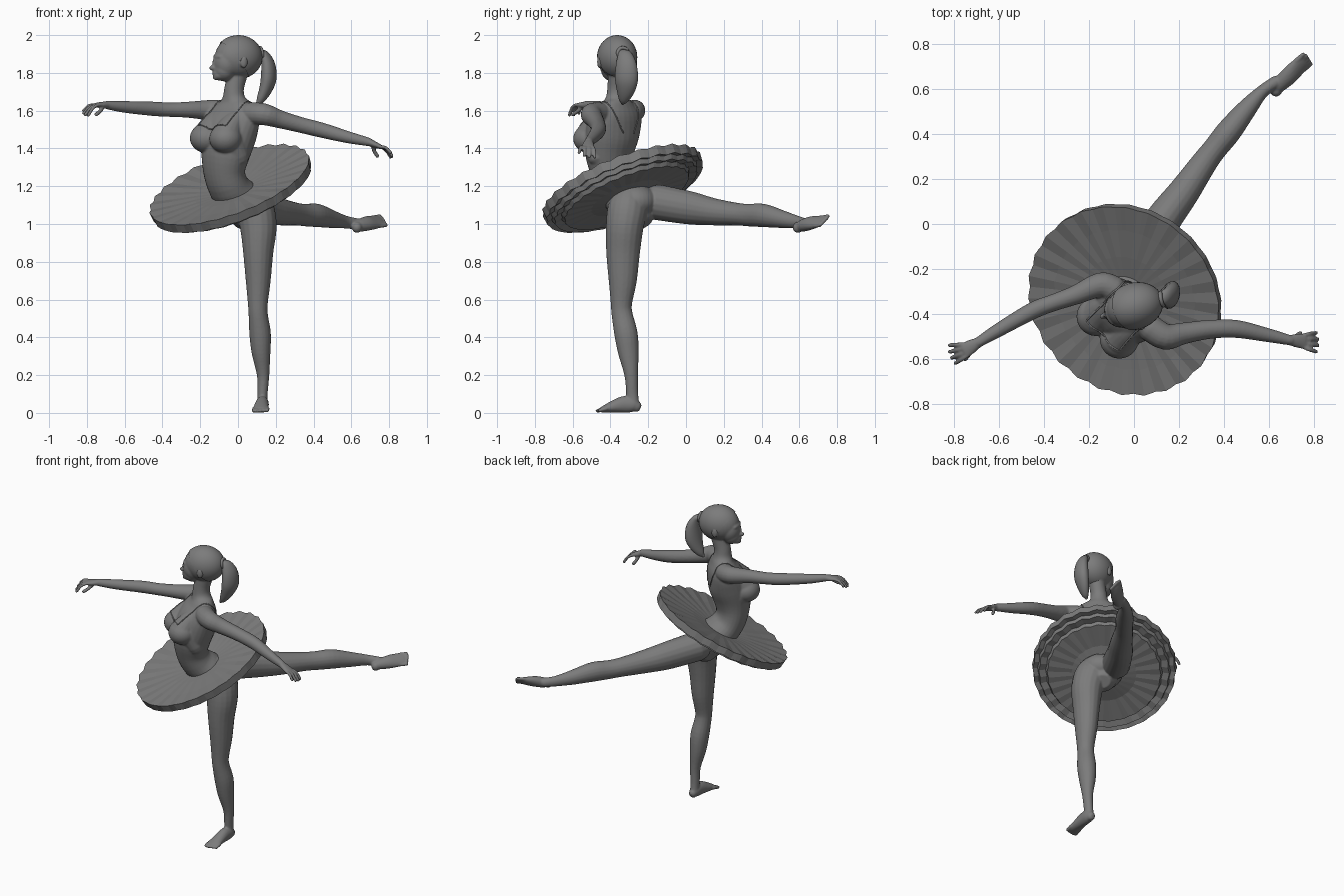
import bpy, bmesh, math
from mathutils import Vector as V, Matrix
from mathutils.bvhtree import BVHTree

if "Cube" in bpy.data.objects:
    bpy.data.objects.remove(bpy.data.objects["Cube"])

FWD = V((-.68, -.73, 0)).normalized()      # way the chest faces
SIDE = V((.73, -.68, 0)).normalized()      # along the shoulder line
GREY = bpy.data.materials.new("dark_grey")
GREY.diffuse_color = (.2, .2, .2, 1)
GREY.use_nodes = True
GREY.node_tree.nodes["Principled BSDF"].inputs["Base Color"].default_value = GREY.diffuse_color


def make(name, bm, smooth=True):
    bmesh.ops.recalc_face_normals(bm, faces=bm.faces)
    me = bpy.data.meshes.new(name)
    bm.to_mesh(me)
    bm.free()
    me.materials.append(GREY)
    for p in me.polygons:
        p.use_smooth = smooth
    ob = bpy.data.objects.new(name, me)
    bpy.context.collection.objects.link(ob)
    return ob


def loft(name, st, side, n=18, sub=4):
    """Rounded tube through stations (x, y, z, half width, half depth)."""
    st = [tuple(s) if len(s) == 5 else tuple(s) + (s[3],) for s in st]
    pts = []
    for i in range(len(st) - 1):
        q = [st[max(i - 1, 0)], st[i], st[i + 1], st[min(i + 2, len(st) - 1)]]
        for k in range(sub):
            t = k / sub
            pts.append([.5 * (2 * b + (c - a) * t + (2 * a - 5 * b + 4 * c - d) * t * t
                              + (3 * b - a - 3 * c + d) * t ** 3) for a, b, c, d in zip(*q)])
    pts.append(list(st[-1]))
    P = [V(p[:3]) for p in pts]
    rings = []
    for i, p in enumerate(pts):
        t = (P[min(i + 1, len(P) - 1)] - P[max(i - 1, 0)]).normalized()
        rings.append((P[i], t, p[3], p[4]))
    p, t, a, b = rings[0]
    q, u, c, d = rings[-1]
    caps = ((.5, .87), (.87, .5))
    rings = [(p - t * min(a, b) * h, t, a * k, b * k) for k, h in caps] + rings
    rings += [(q + u * min(c, d) * h, u, c * k, d * k) for k, h in reversed(caps)]
    bm = bmesh.new()
    loops = []
    for p, t, a, b in rings:
        s = V(side)
        s = (s - t * s.dot(t)).normalized()
        w = t.cross(s)
        loops.append([bm.verts.new(p + s * a * math.cos(j * math.tau / n) + w * b * math.sin(j * math.tau / n))
                      for j in range(n)])
    for A, B in zip(loops, loops[1:]):
        for j in range(n):
            bm.faces.new((A[j], A[(j + 1) % n], B[(j + 1) % n], B[j]))
    bm.faces.new(loops[0])
    bm.faces.new(loops[-1])
    return make(name, bm)


def ball(name, c, r, base=Matrix(), cut=None):
    bm = bmesh.new()
    m = base @ Matrix.Translation(c) @ Matrix.Diagonal((*r, 1))
    bmesh.ops.create_uvsphere(bm, u_segments=32, v_segments=20, radius=1, matrix=m)
    if cut:
        bmesh.ops.bisect_plane(bm, geom=bm.verts[:] + bm.edges[:] + bm.faces[:], plane_co=base @ V(cut[0]),
                               plane_no=base.to_3x3() @ V(cut[1]), clear_outer=True)
    return make(name, bm)


def digit(pts, r, side):
    return loft("digit", [(*p, r) for p in pts], side, n=10, sub=3)


def hand(wrist, knuckle, tip, side, thumb):
    w, k, t, s = V(wrist), V(knuckle), V(tip), V(side).normalized()
    out = [loft("palm", [(*w, .023, .02), (*w.lerp(k, .5), .031, .017), (*k, .036, .012)], s)]
    for i in range(4):
        o = s * (i - 1.5)
        end = t + V((0, 0, .008 * (1.5 - i))) - (t - k) * (.12 if i in (0, 3) else 0)
        mid = k.lerp(end, .5) + V((0, 0, .012))
        out.append(digit([k + o * .018, mid + o * .024, end + o * .028], .0095, s))
    out.append(digit([w.lerp(k, .3), w.lerp(V(thumb), .65), V(thumb)], .011, s))
    return out


def foot(st, side):
    s, e = V(side).normalized(), V(st[-1][:3])
    d = (e - V(st[-2][:3])).normalized()
    out = [loft("foot", st, s)]
    for i in range(5):
        p = e + s * (i - 2) * .018 - d * .02
        out.append(digit([p, p + d * .03, p + d * (.05 - .004 * abs(i - 1))], .0105, s))
    return out


# torso, neck, chest and bust
parts = [loft("torso", [
    (.04, -.26, 1.06, .1, .09), (0, -.31, 1.13, .13, .11), (-.05, -.37, 1.2, .117, .1),
    (-.073, -.397, 1.28, .12, .1), (-.065, -.405, 1.38, .143, .118), (-.045, -.39, 1.48, .162, .125),
    (-.025, -.37, 1.57, .168, .1), (-.02, -.365, 1.625, .13, .072), (-.022, -.365, 1.665, .066, .058),
    (-.02, -.365, 1.72, .051, .052), (0, -.36, 1.8, .051, .055)], SIDE, n=28)]
parts.append(ball("pelvis", (.045, -.27, 1.12), (.12, .12, .09)))
for c in ((-.168, -.41, 1.455), (-.065, -.51, 1.452)):
    x, y, z = c
    parts.append(ball("bust", c, (.087, .087, .078)))
    parts.append(loft("upper_bust", [(x + .08, y + .07, 1.59, .05, .035), (x + .035, y + .035, 1.54, .06, .05),
                                     (x + .01, y + .01, 1.48, .076, .08)], SIDE))
    parts.append(loft("rib", [(x + .025, y + .025, 1.45, .078, .075), (x + .06, y + .05, 1.36, .07, .06)], SIDE))

# standing leg and raised leg
parts.append(loft("standing_leg", [
    (.13, -.28, .04, .029, .034), (.13, -.285, .1, .027, .032), (.133, -.29, .2, .033, .036),
    (.122, -.305, .32, .05, .055), (.117, -.318, .42, .057, .062), (.107, -.338, .52, .051, .056),
    (.105, -.342, .58, .053, .057), (.107, -.335, .7, .066, .075), (.107, -.333, .85, .08, .09),
    (.108, -.325, .98, .097, .1), (.09, -.31, 1.08, .1, .105), (.06, -.3, 1.15, .08, .08)], (1, 0, 0)))
parts.append(loft("raised_leg", [
    (.02, -.15, 1.115, .09, .095), (.13, .02, 1.085, .08, .088), (.22, .14, 1.065, .07, .073),
    (.31, .27, 1.052, .058, .06), (.36, .335, 1.047, .054, .06), (.42, .41, 1.045, .056, .062),
    (.5, .51, 1.025, .044, .047), (.57, .588, 1.01, .029, .034), (.63, .63, 1.0, .028, .03)], SIDE))
parts += foot([(.13, -.262, .034, .026, .03), (.13, -.285, .042, .033, .04), (.128, -.33, .045, .035, .044),
               (.123, -.39, .032, .039, .031), (.12, -.44, .018, .042, .017)], (1, 0, 0))
parts.append(ball("heel", (.63, .592, .982), (.027, .027, .029)))
parts += foot([(.63, .598, .985, .026, .026), (.65, .622, .993, .036, .032), (.685, .655, 1.003, .043, .032),
               (.72, .69, 1.01, .045, .024), (.75, .716, 1.015, .042, .015)], (.55, -.5, -.65))

# arms and hands
parts.append(loft("left_arm", [
    (.07, -.46, 1.585, .06), (.14, -.5, 1.58, .058), (.22, -.485, 1.555, .048), (.33, -.468, 1.525, .042),
    (.45, -.465, 1.495, .04), (.58, -.49, 1.46, .032), (.69, -.515, 1.435, .023)], (0, 1, 0)))
parts += hand((.69, -.515, 1.435), (.755, -.52, 1.408), (.815, -.525, 1.36), (0, 1, 0), (.738, -.485, 1.36))
parts.append(loft("right_arm", [
    (-.09, -.29, 1.595, .06), (-.15, -.27, 1.602, .055), (-.26, -.315, 1.605, .043), (-.36, -.35, 1.605, .038),
    (-.45, -.385, 1.61, .038), (-.6, -.47, 1.62, .031), (-.69, -.525, 1.63, .023)], (.5, -.85, 0)))
parts += hand((-.69, -.525, 1.63), (-.75, -.56, 1.63), (-.813, -.58, 1.582), (.3, -.95, 0), (-.75, -.6, 1.58))

# head: local x is the way the face looks
H = Matrix.Translation((0, -.365, 0)) @ Matrix.Rotation(math.atan2(-.3, -.95), 4, 'Z')
for c, r in (((0, 0, 1.883), (.125, .097, .111)), ((.066, 0, 1.85), (.069, .075, .085)),
             ((.075, 0, 1.815), (.06, .062, .06)), ((.097, 0, 1.787), (.042, .04, .028)),
             ((.12, 0, 1.777), (.02, .022, .016)), ((.138, 0, 1.826), (.023, .013, .014)),
             ((.13, 0, 1.848), (.014, .009, .028)), ((.126, 0, 1.799), (.015, .024, .011)),
             ((.106, 0, 1.885), (.027, .055, .018))):
    parts.append(ball("head", c, r, H))
for s in (-1, 1):
    parts.append(ball("ear", (-.002, .098 * s, 1.857), (.02, .012, .033), H))
    parts.append(ball("eye", (.112, .033 * s, 1.857), (.014, .016, .009), H))

# blend everything into one skin
bpy.ops.object.select_all(action='DESELECT')
for p in parts:
    p.select_set(True)
body = parts[0]
bpy.context.view_layer.objects.active = body
bpy.ops.object.join()
body.name = "body"
rm = body.modifiers.new("blend", 'REMESH')
rm.mode, rm.voxel_size, rm.use_smooth_shade = 'VOXEL', .0055, True
sm = body.modifiers.new("soften", 'SMOOTH')
sm.factor, sm.iterations = .5, 5
for m in ("blend", "soften"):
    bpy.ops.object.modifier_apply(modifier=m)

# hair cap, ponytail and tie
ball("hair", (-.002, 0, 1.884), (.13, .104, .116), H, cut=((.09, 0, 1.955), (.79, 0, -.61)))
loft("ponytail", [(.115, -.335, 1.905, .025, .02), (.14, -.325, 1.893, .04, .025), (.16, -.317, 1.84, .057, .036),
                  (.162, -.315, 1.77, .063, .04), (.145, -.32, 1.71, .05, .033), (.12, -.33, 1.66, .028, .022),
                  (.105, -.335, 1.64, .01, .01)], (.25, .95, 0))
bpy.ops.mesh.primitive_torus_add(location=(.123, -.333, 1.905), rotation=(0, math.radians(80), .2),
                                 major_radius=.028, minor_radius=.01, major_segments=20, minor_segments=8)
bpy.context.object.name = "hair_tie"
bpy.context.object.data.materials.append(GREY)
bpy.ops.object.shade_smooth()

# bodice straps and neckline laid on the skin
skin = BVHTree.FromObject(body, bpy.context.evaluated_depsgraph_get())
MID = V((-.025, -.375, 0))


def trim(name, pts):
    w = [MID + FWD * f + SIDE * s + V((0, 0, z)) for f, s, z in pts]
    st = [a.lerp(b, k / 4) for a, b in zip(w, w[1:]) for k in range(4)] + [w[-1]]
    loft(name, [(*skin.find_nearest(p)[0], .004) for p in st], SIDE + V((0, 0, .3)), n=8, sub=2)


for k in (-1, 1):
    trim("strap", [(.16, .1 * k, 1.53), (.11, .1 * k, 1.58), (.07, .1 * k, 1.62), (0, .1 * k, 1.66),
                   (-.07, .095 * k, 1.61), (-.12, .085 * k, 1.55), (-.14, .05 * k, 1.48)])
trim("neckline", [(.17, s, 1.515 + 1.5 * s * s) for s in (-.1, -.06, -.03, 0, .03, .06, .1)])

# tutu: finely pleated disc, scalloped rim, stepped layers underneath
PROFILE = [(.075, -.01), (.2, .004), (.33, .014), (.445, .026), (.44, -.024), (.41, -.016), (.402, -.042),
           (.36, -.032), (.35, -.055), (.2, -.055), (.1, -.075)]
N = 26 * 4
M = Matrix.Translation((-.037, -.332, 1.185)) @ V((-.326, -.35, .878)).to_track_quat('Z', 'Y').to_matrix().to_4x4()
bm = bmesh.new()
rows = []
for i, (r, z) in enumerate(PROFILE):
    row = []
    for j in range(N):
        th = j * math.tau / N
        wave = math.sin(26 * th)
        rr = r + .004 * wave * r / .445
        row.append(bm.verts.new(M @ V((rr * math.cos(th), rr * math.sin(th), z + .004 * wave * (r / .445) ** 2))))
    rows.append(row)
for A, B in zip(rows, rows[1:]):
    for j in range(N):
        bm.faces.new((A[j], A[(j + 1) % N], B[(j + 1) % N], B[j]))
make("tutu", bm, smooth=False)
